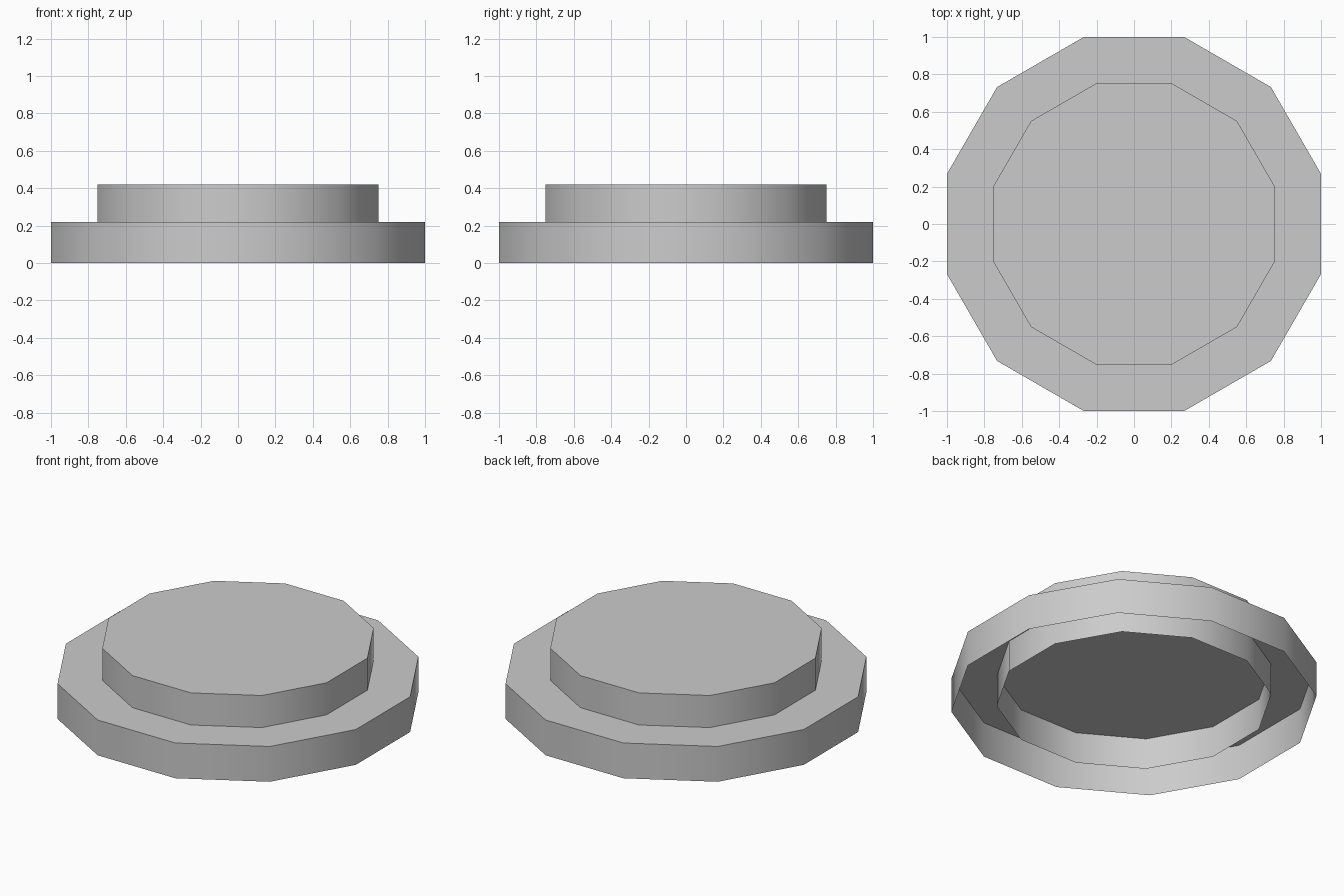
import bpy, bmesh, math
from mathutils import Matrix

SIDES = 12
if "Cube" in bpy.data.objects:
    bpy.data.objects.remove(bpy.data.objects["Cube"])

# single plain grey
grey = bpy.data.materials.new("plain_grey")
grey.use_nodes = True
colour = (0.6, 0.6, 0.6, 1)
grey.diffuse_color = colour
grey.node_tree.nodes["Principled BSDF"].inputs["Base Color"].default_value = colour


def open_cap(name, half_width, bottom, top):
    """Twelve-sided thin cap: flat lid and skirt, open underneath."""
    bm = bmesh.new()
    radius = half_width / math.cos(math.pi / SIDES)
    placing = Matrix.Translation((0, 0, (bottom + top) / 2)) @ Matrix.Rotation(math.pi / SIDES, 4, "Z")
    bmesh.ops.create_cone(bm, cap_ends=True, segments=SIDES, radius1=radius,
                          radius2=radius, depth=top - bottom, matrix=placing)
    underside = [f for f in bm.faces if f.normal.z < -0.9]
    bmesh.ops.delete(bm, geom=underside, context="FACES_ONLY")
    mesh = bpy.data.meshes.new(name)
    bm.to_mesh(mesh)
    bm.free()
    mesh.materials.append(grey)
    obj = bpy.data.objects.new(name, mesh)
    bpy.context.collection.objects.link(obj)
    bpy.ops.object.select_all(action="DESELECT")
    obj.select_set(True)
    bpy.context.view_layer.objects.active = obj
    bpy.ops.object.shade_smooth_by_angle(angle=math.radians(40))
    return obj


# wide base tier, and narrower upper tier whose skirt reaches down inside it
open_cap("base_tier", 1.0, 0.0, 0.22)
open_cap("upper_tier", 0.752, 0.025, 0.42)
